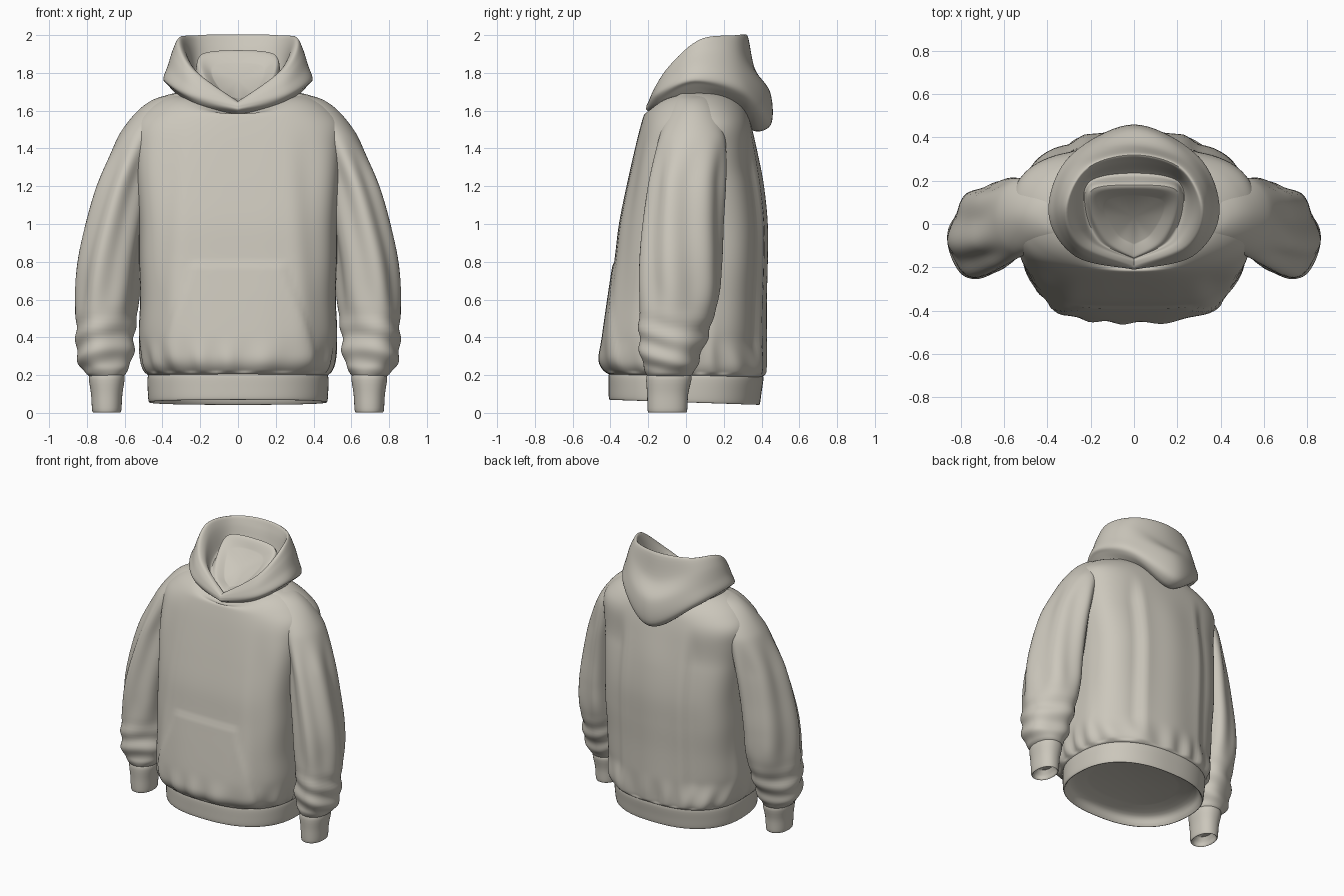
import bpy, bmesh, math
from math import sin, cos, pi, exp

mat = bpy.data.materials.new("warm_grey_fleece")
mat.diffuse_color = (0.60, 0.57, 0.50, 1)


def spline(keys, steps):
    """Smooth interpolation through tuples of numbers."""
    n, out = len(keys), []
    pick = lambda i: keys[max(0, min(n - 1, i))]
    for i in range(n - 1):
        for s in range(steps):
            t = s / steps
            out.append(tuple(
                0.5 * (2 * b + (c - a) * t + (2 * a - 5 * b + 4 * c - d) * t * t
                       + (3 * b - a - 3 * c + d) * t ** 3)
                for a, b, c, d in zip(pick(i - 1), pick(i), pick(i + 1), pick(i + 2))))
    out.append(tuple(keys[-1]))
    return out


def loft(name, rings, angle=50):
    """Skin closed rings of equal length and cap both ends."""
    bm = bmesh.new()
    vs = [[bm.verts.new(p) for p in r] for r in rings]
    n = len(rings[0])
    for a, b in zip(vs, vs[1:]):
        for i in range(n):
            bm.faces.new((a[i], a[(i + 1) % n], b[(i + 1) % n], b[i]))
    for r in (vs[0], vs[-1]):
        c = bm.verts.new([sum(v.co[k] for v in r) / n for k in range(3)])
        for i in range(n):
            bm.faces.new((r[i], r[(i + 1) % n], c))
    bmesh.ops.recalc_face_normals(bm, faces=bm.faces)
    me = bpy.data.meshes.new(name)
    bm.to_mesh(me)
    bm.free()
    me.materials.append(mat)
    ob = bpy.data.objects.new(name, me)
    bpy.context.collection.objects.link(ob)
    bpy.ops.object.select_all(action='DESELECT')
    ob.select_set(True)
    bpy.context.view_layer.objects.active = ob
    bpy.ops.object.shade_smooth_by_angle(angle=math.radians(angle))
    return ob


def ring(z, x0, x1, y0, y1, power, n, fold=None, shear=0.0):
    """Rounded-box outline at height z; fold(t, z, x) pushes it in or out."""
    pts = []
    cx, cy, hx, hy = (x0 + x1) / 2, (y0 + y1) / 2, (x1 - x0) / 2, (y1 - y0) / 2
    for i in range(n):
        t = 2 * pi * i / n
        c, s = cos(t), sin(t)
        r = (abs(c) ** power + abs(s) ** power) ** (-1 / power)
        d = fold(t, z, cx + hx * r * c) if fold else 0
        x = (hx * r + d) * c
        pts.append((cx + x, cy + (hy * r + d) * s + shear * x, z))
    return pts


def step(a, b, v):
    t = max(0, min(1, (v - a) / (b - a)))
    return t * t * (3 - 2 * t)


def tilt(r):
    """Drop the back of the hem slightly."""
    return [(x, y, z - 0.04 * y * max(0, 1 - z / 0.35)) for x, y, z in r]


def drape(r):
    """Set back the outer back panels and dip the front of the neckline."""
    out = []
    for x, y, z in r:
        k = step(0.21, 0.40, z) * (1 - step(1.25, 1.55, z))
        y -= 0.045 * k * step(0.22, 0.31, abs(x)) * step(0.10, 0.25, y)
        z -= 0.10 * step(1.57, 1.69, z) * exp(-(x / 0.22) ** 2) * step(0.08, -0.08, y)
        out.append((x, y, z))
    return tilt(out)


# Torso: vertical drape folds at the sides, plus the raised front pocket
def torso_fold(t, z, x):
    ax = abs(x)
    fade = step(0.2, 0.4, z) * (1 - step(1.2, 1.6, z))
    side = step(0.22, 0.42, ax)
    d = 0.008 * step(0.2, 0.22, z) * (1 - step(0.25, 0.42, z)) * sin(19 * t + 2 * sin(3 * t))
    if sin(t) > 0:
        d += 0.008 * fade * cos(15 * x) * (1 - side)
    else:
        d += 0.012 * fade * side * sin(22 * ax + 2.5 * z)
        edge = 0.25 + 0.15 * step(0.8, 0.3, z) if z > 0.3 else 0.4
        d += 0.008 * (1 - step(0.77, 0.80, z)) * step(0.2, 0.3, z) * (1 - step(edge - 0.015, edge + 0.015, ax))
    return d


# height, half width, front y, back y, squareness
torso = [(0.195, 0.465, -0.40, 0.40, 2.5), (0.21, 0.485, -0.425, 0.415, 2.6),
         (0.27, 0.51, -0.45, 0.42, 2.8), (0.40, 0.525, -0.438, 0.42, 3.1),
         (0.60, 0.515, -0.41, 0.42, 3.5), (0.80, 0.515, -0.38, 0.425, 3.8),
         (1.00, 0.515, -0.355, 0.425, 3.8), (1.20, 0.53, -0.315, 0.405, 3.6),
         (1.40, 0.555, -0.27, 0.37, 3.1), (1.52, 0.56, -0.24, 0.345, 2.7),
         (1.60, 0.505, -0.215, 0.32, 2.4), (1.66, 0.425, -0.185, 0.28, 2.2),
         (1.69, 0.35, -0.15, 0.24, 2.1), (1.68, 0.31, -0.12, 0.21, 2), (1.58, 0.24, -0.08, 0.17, 2)]
loft("torso", [drape(ring(z, -w, w, f, b, p, 160, torso_fold))
               for z, w, f, b, p in spline(torso, 8)])

# Ribbed hem band with a recessed underside
hem = [(0.15, 0.30, -0.25, 0.24), (0.12, 0.42, -0.36, 0.35), (0.07, 0.455, -0.39, 0.375),
       (0.056, 0.465, -0.40, 0.385), (0.065, 0.474, -0.408, 0.392), (0.12, 0.478, -0.41, 0.40),
       (0.19, 0.478, -0.41, 0.41), (0.215, 0.465, -0.40, 0.40)]
loft("hem_band", [tilt(ring(z, -w, w, f, b, 2.4, 96)) for z, w, f, b in spline(hem, 4)])


# Sleeves: long twisting folds above, bunched wrinkles above the cuff
def sleeve_fold(t, z, x):
    long = step(0.4, 0.7, z) * (1 - step(1.2, 1.5, z))
    bunch = step(0.2, 0.26, z) * (1 - step(0.40, 0.58, z))
    return (long * 0.011 * sin(6 * t + 3 * z)
            + bunch * 0.007 * sin(48 * z + 2.5 * sin(t + 0.6)) + bunch * 0.006 * sin(4 * t))


# height, inner x, outer x, front y, back y
sleeve = [(0.19, 0.61, 0.78, -0.20, 0.02), (0.215, 0.59, 0.81, -0.215, 0.04),
          (0.29, 0.56, 0.85, -0.235, 0.07), (0.40, 0.55, 0.855, -0.245, 0.11),
          (0.60, 0.53, 0.855, -0.245, 0.17), (0.80, 0.515, 0.84, -0.24, 0.185),
          (1.00, 0.49, 0.80, -0.22, 0.19), (1.20, 0.46, 0.745, -0.19, 0.20),
          (1.40, 0.42, 0.665, -0.155, 0.21), (1.50, 0.37, 0.612, -0.13, 0.20),
          (1.60, 0.24, 0.53, -0.10, 0.18), (1.66, 0.18, 0.445, -0.07, 0.15),
          (1.69, 0.28, 0.34, -0.03, 0.12)]
cuff = [(0.06, 0.65, 0.74, -0.16, -0.03), (0.03, 0.635, 0.755, -0.185, -0.01),
        (0.006, 0.628, 0.762, -0.193, -0.003), (0.012, 0.618, 0.772, -0.203, 0.006),
        (0.10, 0.612, 0.778, -0.206, 0.012), (0.19, 0.60, 0.79, -0.21, 0.03),
        (0.22, 0.62, 0.77, -0.19, 0.01)]
sleeve_rings = [ring(*k, 2.1 - 0.2 * step(0.3, 0.5, k[0]), 72, sleeve_fold,
                     -0.18 * step(0.2, 0.5, k[0]) * (1 - step(1.2, 1.5, k[0])))
                for k in spline(sleeve, 9)]
cuff_rings = [ring(*k, 2.2, 48) for k in spline(cuff, 4)]
for side, s in (("right", 1), ("left", -1)):
    for part, rings in (("sleeve", sleeve_rings), ("cuff", cuff_rings)):
        loft(f"{side}_{part}", [[(s * x, y, z) for x, y, z in r] for r in rings])

# Hood: half rings from front to back, mirrored; collar, rim, lining, inner panel
hood = [
    [(0, -.15, 1.57), (.22, -.11, 1.62), (.33, .08, 1.69), (.20, .27, 1.62), (0, .31, 1.51)],
    [(0, -.205, 1.60), (.24, -.14, 1.65), (.375, .05, 1.74), (.27, .30, 1.66), (0, .39, 1.49)],
    [(0, -.21, 1.62), (.27, -.15, 1.69), (.395, .05, 1.77), (.30, .31, 1.71), (0, .455, 1.54)],
    [(0, -.205, 1.635), (.26, -.14, 1.74), (.37, .06, 1.84), (.29, .29, 1.80), (0, .445, 1.70)],
    [(0, -.20, 1.64), (.255, -.12, 1.79), (.345, .07, 1.92), (.26, .275, 1.91), (0, .365, 1.82)],
    [(0, -.19, 1.645), (.24, -.10, 1.82), (.315, .07, 1.975), (.22, .26, 1.998), (0, .325, 1.998)],
    [(0, -.17, 1.65), (.205, -.08, 1.79), (.28, .08, 1.93), (.21, .235, 1.95), (0, .29, 1.95)],
    [(0, -.16, 1.64), (.165, -.08, 1.71), (.23, .07, 1.77), (.20, .20, 1.81), (0, .235, 1.82)],
    [(0, -.15, 1.65), (.12, -.08, 1.71), (.195, .05, 1.81), (.19, .16, 1.90), (0, .18, 1.92)],
    [(0, -.09, 1.665), (.07, -.05, 1.69), (.13, .05, 1.775), (.12, .11, 1.835), (0, .13, 1.85)],
]
# open splines keep the pointed neckline at the front
loops = [spline(h + [(-x, y, z) for x, y, z in h[-2::-1]], 10)[:-1] for h in hood]
columns = [spline(c, 6) for c in zip(*loops)]
loft("hood", [list(r) for r in zip(*columns)])
